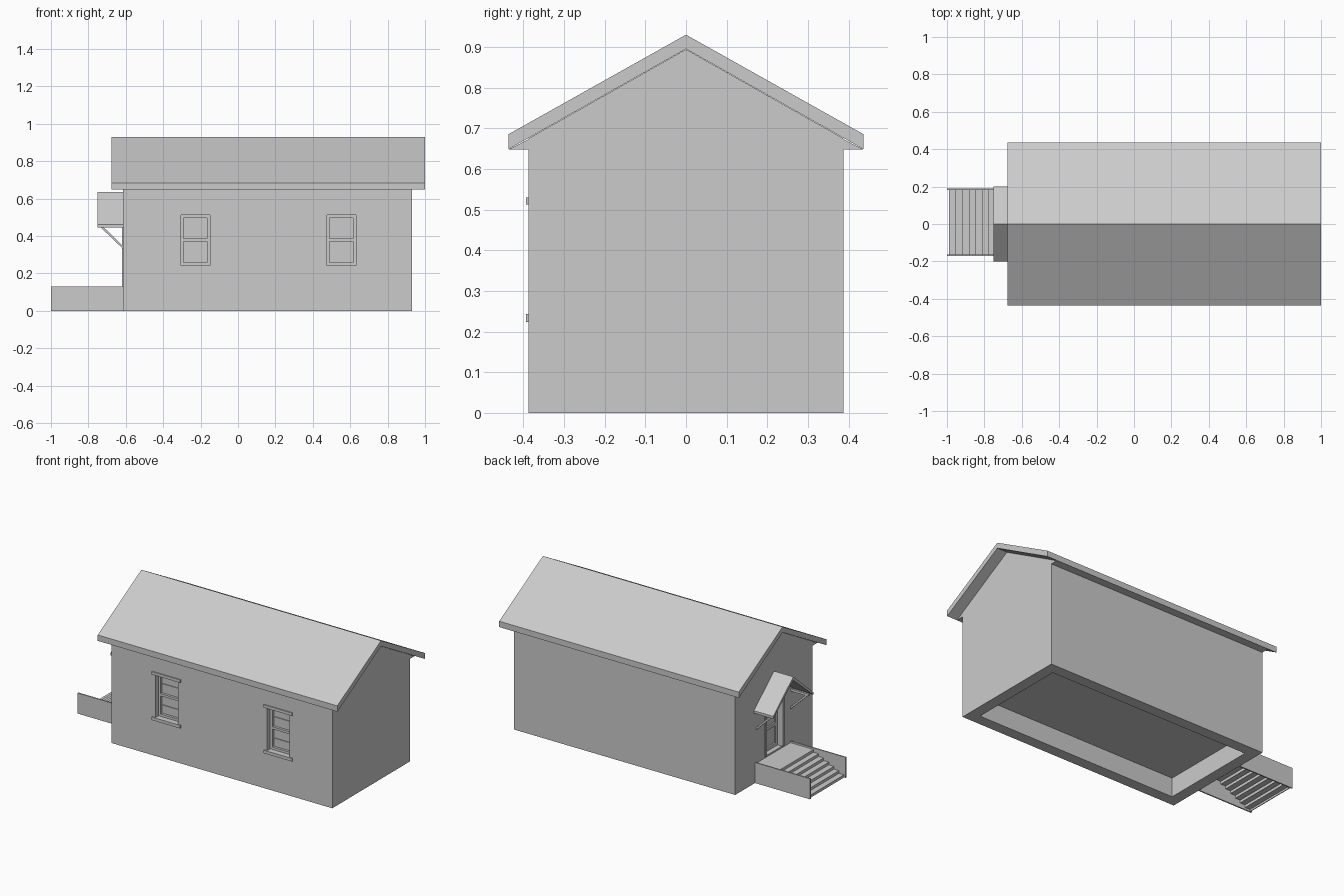
import bpy
import bmesh
from mathutils import Vector

old = bpy.data.objects.get("Cube")
if old:
    bpy.data.objects.remove(old, do_unlink=True)

GREY = (0.6, 0.6, 0.6, 1)
mat = bpy.data.materials.new("plain grey")
mat.use_nodes = True
mat.diffuse_color = GREY
mat.node_tree.nodes["Principled BSDF"].inputs["Base Color"].default_value = GREY


def finish(name, bm):
    bmesh.ops.recalc_face_normals(bm, faces=bm.faces)
    mesh = bpy.data.meshes.new(name)
    bm.to_mesh(mesh)
    bm.free()
    mesh.materials.append(mat)
    ob = bpy.data.objects.new(name, mesh)
    bpy.context.collection.objects.link(ob)
    return ob


def box(name, x, y, z):
    """Box between (min, max) pairs."""
    bm = bmesh.new()
    bmesh.ops.create_cube(bm, size=1)
    for v in bm.verts:
        v.co = Vector([(a + b) / 2 + c * (b - a) for c, (a, b) in zip(v.co, (x, y, z))])
    return finish(name, bm)


def extrude(name, profile, start, end, axis="x"):
    """Extrude a closed profile: (y, z) along x, or (x, z) along y."""
    bm = bmesh.new()
    if axis == "x":
        pts = [(start, a, b) for a, b in profile]
        step = Vector((end - start, 0, 0))
    else:
        pts = [(a, start, b) for a, b in profile]
        step = Vector((0, end - start, 0))
    face = bm.faces.new([bm.verts.new(p) for p in pts])
    out = bmesh.ops.extrude_face_region(bm, geom=[face])
    bmesh.ops.translate(bm, vec=step, verts=[g for g in out["geom"] if isinstance(g, bmesh.types.BMVert)])
    return finish(name, bm)


def gable_roof(name, x0, x1, half, eave, ridge, lip, drop):
    extrude(name, [(-half, eave), (-half, eave + lip), (0, ridge), (half, eave + lip),
                   (half, eave), (0, ridge - drop)], x0, x1)


def cut(target, x, y, z):
    cutter = box("cutter", x, y, z)
    cutter.hide_render = True
    cutter.hide_viewport = True
    mod = target.modifiers.new("opening", "BOOLEAN")
    mod.operation = "DIFFERENCE"
    mod.solver = "EXACT"
    mod.object = cutter


# House body with a hollow foundation, and the roof
X0, X1, W = -0.615, 0.93, 0.387
EAVE, RIDGE = 0.648, 0.93
house = extrude("house_walls", [(-W, 0), (W, 0), (W, 0.675), (0, 0.894), (-W, 0.675)], X0, X1)
T = 0.07
cut(house, (X0 + T, X1 - T), (-W + T, W - T), (-0.1, 0.12))
gable_roof("roof", -0.675, 1.0, 0.437, EAVE, RIDGE, 0.037, 0.035)
for side in (-1, 1):
    extrude("eave_soffit", [(side * 0.436, EAVE), (side * (W - 0.01), EAVE),
                            (side * (W - 0.01), 0.678)], X0, X1)

# Front windows
ZB, ZT = 0.243, 0.512
for c in (-0.228, 0.553):
    l, r = c - 0.078, c + 0.078
    cut(house, (l, r), (-W - 0.1, -W + 0.045), (ZB, ZT))
    box("window_lintel", (l - 0.022, r + 0.022), (-0.394, -W + 0.01), (ZT, ZT + 0.018))
    box("window_sill", (l - 0.022, r + 0.022), (-0.394, -W + 0.01), (ZB - 0.019, ZB))
    back, face = -W + 0.046, -W + 0.03
    for a, b in ((l, l + 0.015), (r - 0.015, r)):
        box("window_stile", (a, b), (face, back), (ZB, ZT))
    mid = (ZB + ZT) / 2
    for z in (ZB, mid - 0.006, ZT - 0.015):
        box("window_rail", (l + 0.015, r - 0.015), (face, back), (z, z + 0.015))
    for z in ((ZB + mid) / 2, (ZT + mid) / 2):
        box("window_glazing_bar", (l + 0.015, r - 0.015), (face + 0.01, back), (z - 0.002, z + 0.002))

# Door in the left-hand gable
DY, DT, DB = 0.08, 0.43, 0.13
cut(house, (X0 - 0.1, X0 + 0.04), (-DY, DY), (DB, DT))
for a, b in ((-DY - 0.014, -DY), (DY, DY + 0.014)):
    box("door_frame_side", (X0 - 0.006, X0 + 0.01), (a, b), (DB, DT))
box("door_frame_top", (X0 - 0.006, X0 + 0.01), (-DY - 0.014, DY + 0.014), (DT, DT + 0.016))
for a, b in ((-DY, -DY + 0.02), (DY - 0.02, DY)):
    box("door_stile", (X0 + 0.03, X0 + 0.041), (a, b), (DB, DT))
for z in (DB, 0.26, DT - 0.02):
    box("door_rail", (X0 + 0.03, X0 + 0.041), (-DY + 0.02, DY - 0.02), (z, z + 0.02))

# Canopy over the door with brackets
gable_roof("canopy_roof", -0.75, X0, 0.2, 0.445, 0.635, 0.016, 0.022)
for side in (-1, 1):
    y = sorted((side * 0.165, side * 0.178))
    box("canopy_beam", (-0.74, X0), y, (0.445, 0.46))
    extrude("canopy_bracket", [(-0.735, 0.447), (-0.718, 0.447), (X0, 0.347), (X0, 0.332)], y[0], y[1], "y")

# Entrance steps: folded treads and risers, landing and side boards
YS0, YS1, H, N = -0.172, 0.19, 0.13, 7
run, rise, start, thick = 0.0355, 0.12 / 7, -0.99, 0.005
upper = []
for i in range(N):
    upper += [(start + i * run, i * rise), (start + i * run, (i + 1) * rise)]
lower = [(x + thick, max(z - thick, 0)) for x, z in upper]
upper.append((X0, N * rise))
lower.append((X0, N * rise - thick))
extrude("steps_and_landing", upper + lower[::-1], YS0 + 0.005, YS1 - 0.005, "y")
for y in ((YS0, YS0 + 0.008), (YS1 - 0.008, YS1)):
    box("step_side_board", (-1.0, X0), y, (0, H))
